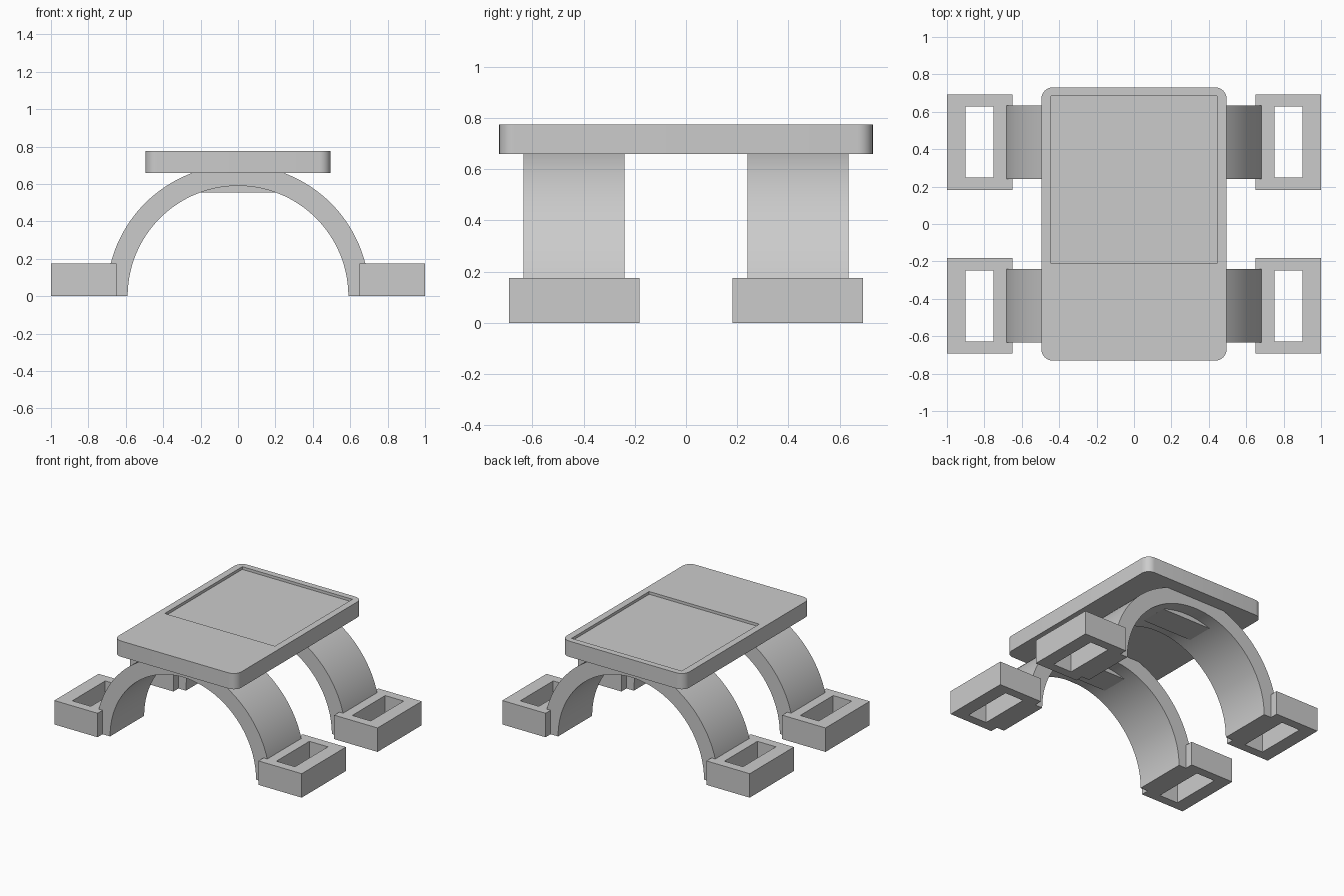
import bpy
import bmesh
from math import sin, cos, pi, radians

cube = bpy.data.objects.get("Cube")
if cube:
    bpy.data.objects.remove(cube, do_unlink=True)

GREY = (0.6, 0.6, 0.6)
grey = bpy.data.materials.new("plain grey")
grey.use_nodes = True
grey.diffuse_color = (*GREY, 1)
grey.node_tree.nodes["Principled BSDF"].inputs["Base Color"].default_value = (*GREY, 1)


def finish(name, bm, smooth=False):
    bmesh.ops.recalc_face_normals(bm, faces=bm.faces)
    mesh = bpy.data.meshes.new(name)
    bm.to_mesh(mesh)
    bm.free()
    mesh.materials.append(grey)
    obj = bpy.data.objects.new(name, mesh)
    bpy.context.collection.objects.link(obj)
    if smooth:
        bpy.ops.object.select_all(action="DESELECT")
        obj.select_set(True)
        bpy.context.view_layer.objects.active = obj
        bpy.ops.object.shade_smooth_by_angle(angle=radians(30))
    return obj


def extrude(bm, points, direction):
    """Solid prism from a closed outline."""
    face = bm.faces.new([bm.verts.new(p) for p in points])
    moved = bmesh.ops.extrude_face_region(bm, geom=[face])["geom"]
    bmesh.ops.translate(bm, vec=direction,
                        verts=[v for v in moved if isinstance(v, bmesh.types.BMVert)])


def rect(x0, x1, y0, y1, z):
    return [(x0, y0, z), (x1, y0, z), (x1, y1, z), (x0, y1, z)]


def box(name, x0, x1, y0, y1, z0, z1):
    bm = bmesh.new()
    extrude(bm, rect(x0, x1, y0, y1, z0), (0, 0, z1 - z0))
    return finish(name, bm)


def cut(obj, cutter):
    mod = obj.modifiers.new("cut", "BOOLEAN")
    mod.operation = "DIFFERENCE"
    mod.solver = "EXACT"
    mod.object = cutter
    bpy.ops.object.select_all(action="DESELECT")
    obj.select_set(True)
    bpy.context.view_layer.objects.active = obj
    bpy.ops.object.modifier_apply(modifier=mod.name)
    bpy.data.objects.remove(cutter, do_unlink=True)


# Top plate with rounded corners and a shallow recess
W, L, R, BASE, TOP = 0.495, 0.73, 0.06, 0.66, 0.775
outline = []
for i, (sx, sy) in enumerate([(1, 1), (-1, 1), (-1, -1), (1, -1)]):
    for k in range(9):
        a = (i + k / 8) * pi / 2
        outline.append((sx * (W - R) + R * cos(a), sy * (L - R) + R * sin(a), BASE))
bm = bmesh.new()
extrude(bm, outline, (0, 0, TOP - BASE))
plate = finish("top_plate", bm, smooth=True)
cut(plate, box("recess_cutter", -0.445, 0.445, -0.21, 0.685, TOP - 0.02, TOP + 0.1))

# Two arches, each with a flat block under its crown and a foot at each end
INNER, OUTER, SEG = 0.59, 0.703, 64
for side, sy in (("front", -1), ("back", 1)):
    yc = 0.4375 * sy
    ring = [pi * k / SEG for k in range(SEG + 1)]
    arc = [(OUTER * cos(a), yc - 0.197, OUTER * sin(a)) for a in ring]
    arc += [(INNER * cos(a), yc - 0.197, INNER * sin(a)) for a in reversed(ring)]
    bm = bmesh.new()
    extrude(bm, arc, (0, 0.394, 0))
    finish(side + "_arch", bm, smooth=True)
    box(side + "_crown_block", -0.2, 0.2, yc - 0.1, yc + 0.1, 0.555, BASE)

    for hand, sx in (("right", -1), ("left", 1)):
        # Foot block with a through window, built as a bridged ring
        xs = sorted((0.65 * sx, 1.0 * sx))
        hole = sorted((0.75 * sx, 0.9 * sx))
        foot = box(side + "_" + hand + "_foot", *xs, yc - 0.255, yc + 0.255, 0, 0.175)
        cut(foot, box("window_cutter", *hole, yc - 0.19, yc + 0.19, -0.1, 0.3))
